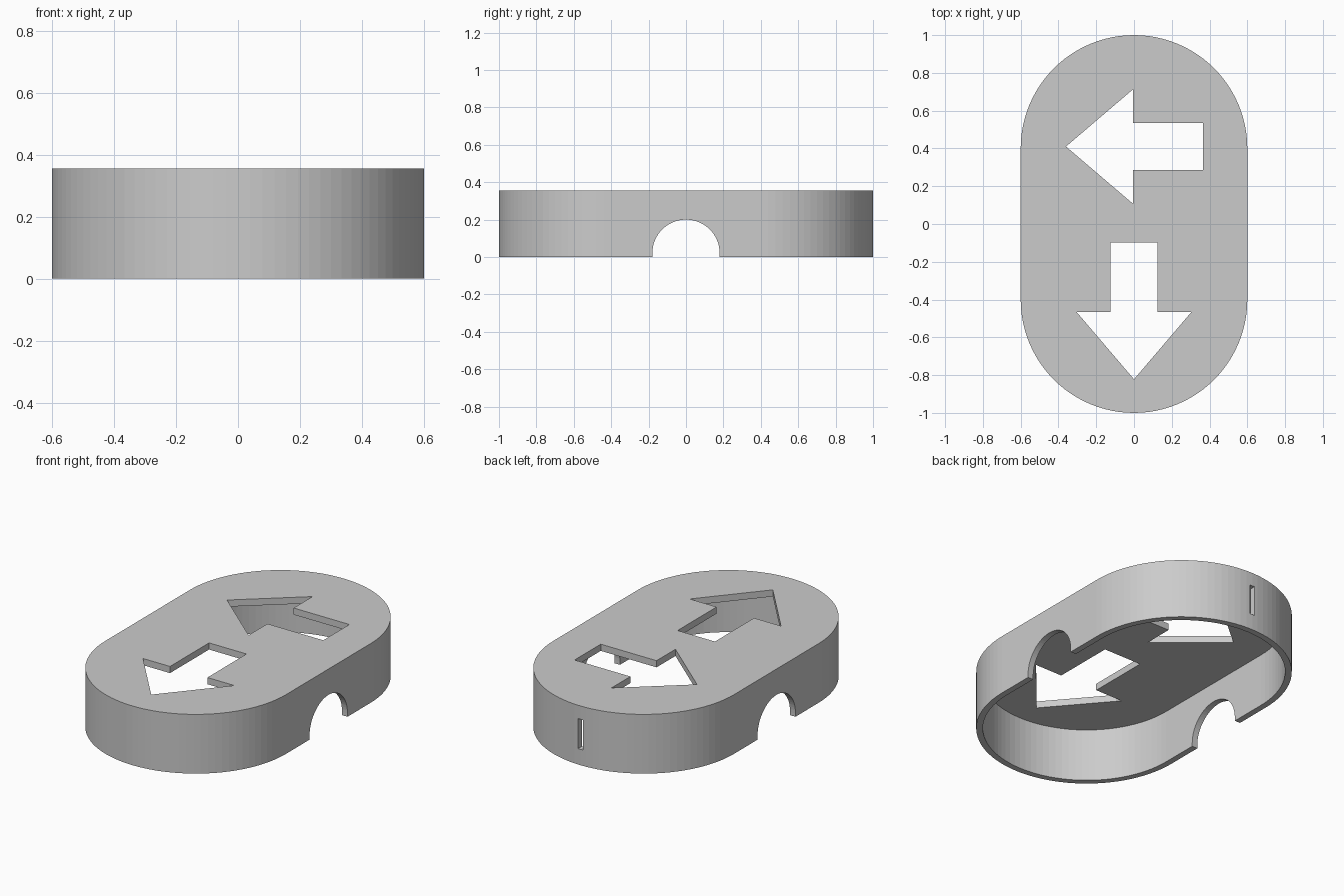
import bpy, bmesh, math
from mathutils import Matrix, Vector

cube = bpy.data.objects.get("Cube")
if cube:
    bpy.data.objects.remove(cube, do_unlink=True)

RADIUS, HALF_STRAIGHT, HEIGHT = 0.6, 0.4, 0.355
WALL, TOP = 0.036, 0.04

grey = bpy.data.materials.new("plain grey")
grey.use_nodes = True
color = (0.6, 0.6, 0.6, 1)
grey.diffuse_color = color
grey.node_tree.nodes["Principled BSDF"].inputs["Base Color"].default_value = color


def prism(name, outline, low, high, matrix=Matrix()):
    """Extrude a flat outline from low to high, then place it."""
    bm = bmesh.new()
    face = bm.faces.new([bm.verts.new((x, y, low)) for x, y in outline])
    top = bmesh.ops.extrude_face_region(bm, geom=[face])["geom"]
    verts = [v for v in top if isinstance(v, bmesh.types.BMVert)]
    bmesh.ops.translate(bm, verts=verts, vec=Vector((0, 0, high - low)))
    bmesh.ops.recalc_face_normals(bm, faces=bm.faces[:])
    bm.transform(matrix)
    mesh = bpy.data.meshes.new(name)
    bm.to_mesh(mesh)
    bm.free()
    mesh.materials.append(grey)
    obj = bpy.data.objects.new(name, mesh)
    bpy.context.collection.objects.link(obj)
    return obj


def arc(radius, cy, start, steps):
    """Half circle of points centred on (0, cy)."""
    angles = [start + math.pi * i / steps for i in range(steps + 1)]
    return [(radius * math.cos(a), cy + radius * math.sin(a)) for a in angles]


def stadium(radius):
    return arc(radius, HALF_STRAIGHT, 0, 48) + arc(radius, -HALF_STRAIGHT, math.pi, 48)


def cut(target, cutter):
    """Subtract the cutter and delete it."""
    cutter.hide_render = True
    mod = target.modifiers.new("cut", "BOOLEAN")
    mod.operation, mod.solver, mod.object = "DIFFERENCE", "EXACT", cutter
    bpy.context.view_layer.objects.active = target
    bpy.ops.object.modifier_apply(modifier=mod.name)
    bpy.data.objects.remove(cutter, do_unlink=True)


# Rounded cover, hollow and open below
cover = prism("cover", stadium(RADIUS), 0, HEIGHT)
cut(cover, prism("hollow", stadium(RADIUS - WALL), -0.1, HEIGHT - TOP))

# Two arrow openings in the top, sharing one outline that points along -y
half_arrow = [(0.124, 0.365), (0.124, -0.005), (0.303, -0.005)]
arrow = half_arrow + [(0, -0.36)] + [(-x, y) for x, y in reversed(half_arrow)]
turn = Matrix.Rotation(-math.pi / 2, 4, "Z")
for name, place in (("front_arrow", Matrix.Translation((0, -0.462, 0))),
                    ("back_arrow", Matrix.Translation((0, 0.41, 0)) @ turn)):
    cut(cover, prism(name, arrow, HEIGHT - 0.1, HEIGHT + 0.1, place))

# Arched notch through both long sides
arch = [(-0.18, -0.1), (0.18, -0.1)] + arc(0.18, 0.02, 0, 32)
stand = Matrix.Rotation(math.pi / 2, 4, "Z") @ Matrix.Rotation(math.pi / 2, 4, "X")
cut(cover, prism("arch", arch, -1, 1, stand))

# Narrow upright slot through the back wall
slot = [(x, y) for x, y in ((-0.016, 0.9), (0.016, 0.9), (0.016, 1.1), (-0.016, 1.1))]
cut(cover, prism("slot", slot, 0.095, 0.275))
